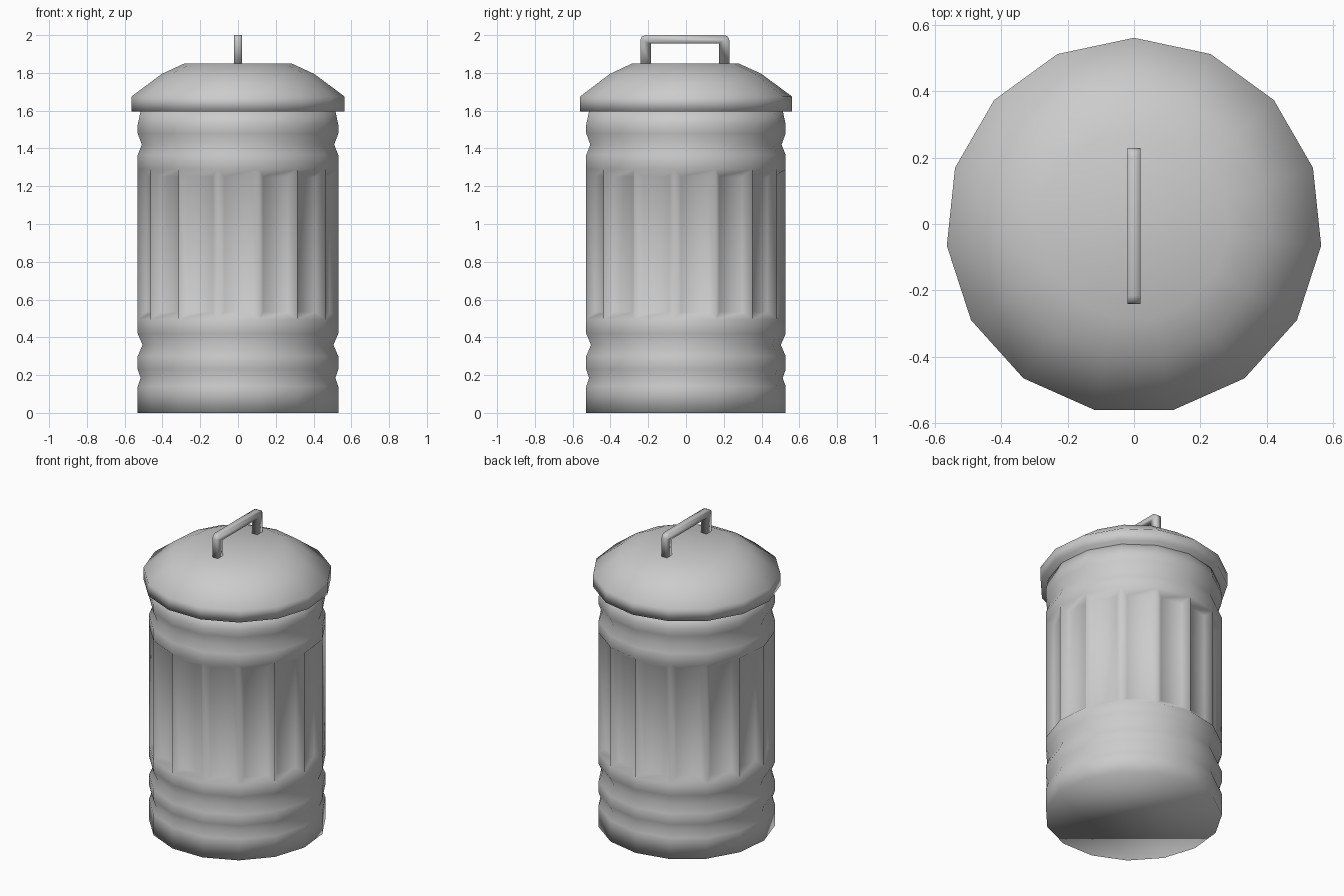
import bpy, bmesh
from math import sin, cos, radians

SIDES = 15
CENTRE_Y = -0.006

cube = bpy.data.objects.get("Cube")
if cube:
    bpy.data.objects.remove(cube, do_unlink=True)

# One galvanised metal colour
metal = bpy.data.materials.new("galvanised grey")
metal.use_nodes = True
metal.diffuse_color = (0.6, 0.6, 0.6, 1)
metal.node_tree.nodes["Principled BSDF"].inputs["Base Color"].default_value = (0.6, 0.6, 0.6, 1)


def finish(bm, name):
    bmesh.ops.recalc_face_normals(bm, faces=bm.faces)
    mesh = bpy.data.meshes.new(name)
    bm.to_mesh(mesh)
    bm.free()
    mesh.materials.append(metal)
    for p in mesh.polygons:
        p.use_smooth = True
    obj = bpy.data.objects.new(name, mesh)
    bpy.context.collection.objects.link(obj)
    return obj


def lathe(profile):
    """Closed solid from (radius, height) rings; returns bmesh and side bands."""
    bm = bmesh.new()
    rings = []
    for r, z in profile:
        ring = []
        for k in range(SIDES):
            a = radians(90 + 360 * k / SIDES)
            ring.append(bm.verts.new((r * cos(a), CENTRE_Y + r * sin(a), z)))
        rings.append(ring)
    bands = []
    for low, high in zip(rings, rings[1:]):
        bands.append([bm.faces.new((low[k], low[(k + 1) % SIDES],
                                    high[(k + 1) % SIDES], high[k]))
                      for k in range(SIDES)])
    bm.faces.new(rings[0][::-1])
    bm.faces.new(rings[-1])
    return bm, bands


# Can body: grooves at both ends, with a recessed flute on each side
R, GROOVE = 0.534, 0.508
body, bands = lathe([
    (R, 0), (R, 0.14), (0.518, 0.185), (R, 0.23), (R, 0.30), (GROOVE, 0.36),
    (R, 0.42), (R, 0.495), (R, 1.29), (R, 1.365), (0.512, 1.42),
    (R, 1.48), (R, 1.525), (0.518, 1.60)])
bmesh.ops.recalc_face_normals(body, faces=body.faces)
bmesh.ops.inset_individual(body, faces=bands[7], thickness=0.04,
                           depth=-0.035, use_even_offset=True)
finish(body, "can_body")

# Domed lid with an upright rim
lid, _ = lathe([(0.567, 1.595), (0.567, 1.675), (0.405, 1.795), (0.285, 1.85)])
finish(lid, "lid")

# Lid handle: half outline mirrored into an arch, then given thickness
half = [(0.18, 1.845), (0.235, 1.845), (0.235, 1.975), (0.228, 1.992), (0.21, 2.0)]
inner = (0.18, 1.955)
outline = half + [(-y, z) for y, z in half[::-1]] + [(-inner[0], inner[1]), inner]
handle = bmesh.new()
face = handle.faces.new([handle.verts.new((-0.02, y + CENTRE_Y, z)) for y, z in outline])
extruded = bmesh.ops.extrude_face_region(handle, geom=[face])["geom"]
bmesh.ops.translate(handle, vec=(0.04, 0, 0),
                    verts=[v for v in extruded if isinstance(v, bmesh.types.BMVert)])
finish(handle, "lid_handle")
